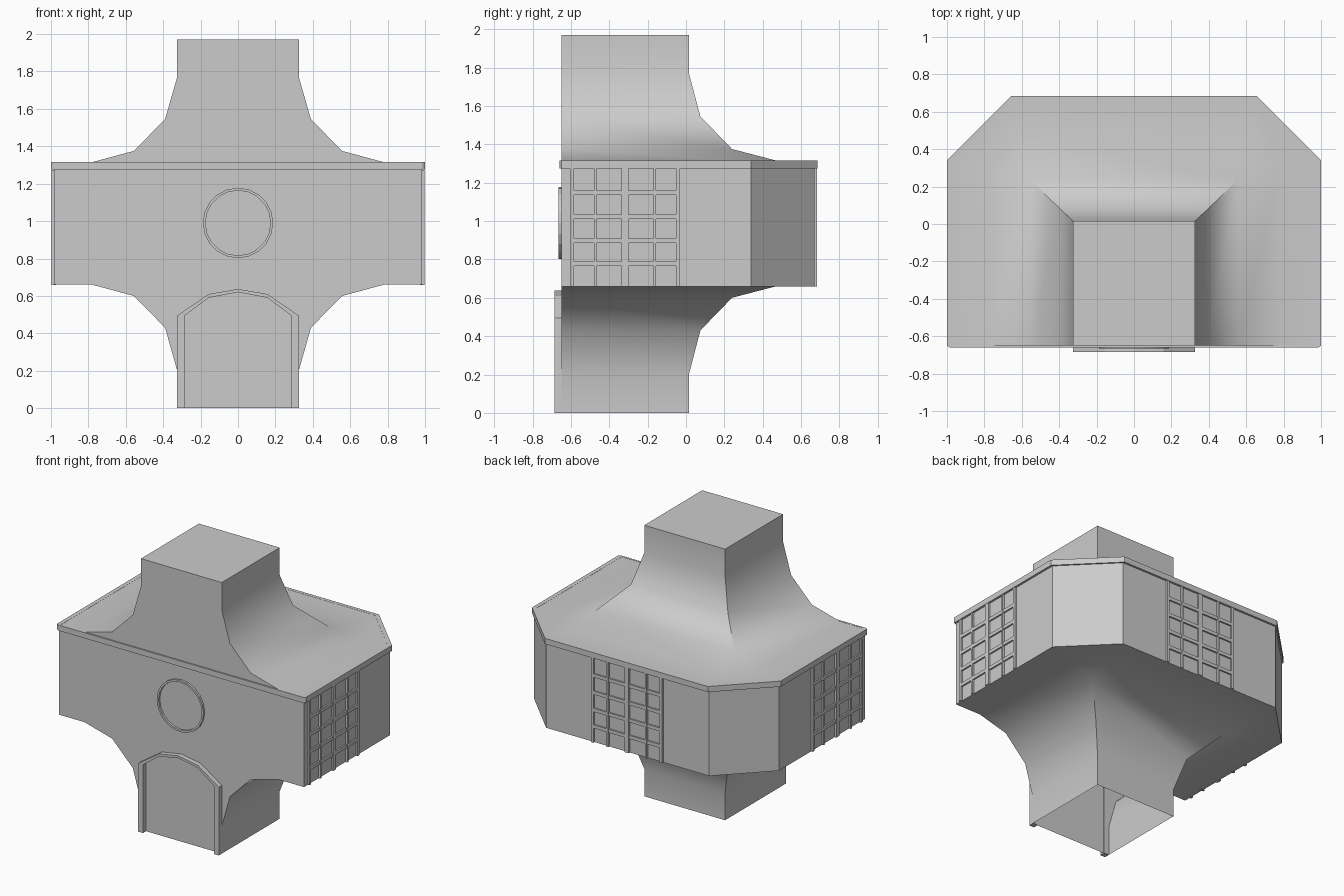
import bpy, bmesh, math
from mathutils import Matrix

if "Cube" in bpy.data.objects:
    bpy.data.objects.remove(bpy.data.objects["Cube"])


def make(name, bm, smooth=False):
    bmesh.ops.remove_doubles(bm, verts=bm.verts, dist=1e-5)
    bmesh.ops.recalc_face_normals(bm, faces=bm.faces)
    me = bpy.data.meshes.new(name)
    bm.to_mesh(me)
    bm.free()
    ob = bpy.data.objects.new(name, me)
    bpy.context.collection.objects.link(ob)
    if smooth:
        bpy.ops.object.select_all(action='DESELECT')
        ob.select_set(True)
        bpy.context.view_layer.objects.active = ob
        bpy.ops.object.shade_smooth_by_angle(angle=math.radians(35))
    return ob


def mirrored(half):
    """Right-hand half outline -> full outline."""
    return half + [(-x, y) for x, y in reversed(half) if abs(x) > 1e-6]


def frame(name, outer, inner, near, far, to3d, closed=True):
    """Solid band between two matching outlines, from depth near to far."""
    bm = bmesh.new()
    sections = [[bm.verts.new(to3d(p, d)) for p, d in
                 ((o, near), (o, far), (i, far), (i, near))]
                for o, i in zip(outer, inner)]
    n = len(sections)
    for k in range(n if closed else n - 1):
        a, b = sections[k], sections[(k + 1) % n]
        for j in range(4):
            bm.faces.new((a[j], b[j], b[(j + 1) % 4], a[(j + 1) % 4]))
    if not closed:
        bm.faces.new(sections[0])
        bm.faces.new(sections[-1])
    return make(name, bm)


FRONT = -0.65


def plan(x, y, c):
    """Plan outline with back corners chamfered by c."""
    pts = [(x, FRONT), (x, y - c), (x - c, y)]
    return mirrored(pts if c else [pts[0], (x, y), (x, y)])


# Main shell: lofted from top neck, flared into block, flared to open lower neck
levels = [(1.97, .325, .015, 0), (1.77, .325, .015, 0), (1.545, .39, .075, 0),
          (1.375, .557, .24, 0), (1.315, .78, .47, .17), (1.315, .985, .67, .33),
          (.66, .985, .67, .33), (.66, .78, .47, .17), (.6, .557, .24, 0),
          (.43, .39, .075, 0), (.2, .325, .015, 0), (0, .325, .015, 0)]
bm = bmesh.new()
rings = [[bm.verts.new((px, py, z)) for px, py in plan(x, y, c)] for z, x, y, c in levels]
bm.faces.new(rings[0])
for k, (a, b) in enumerate(zip(rings, rings[1:])):
    for j in range(6):
        if j == 5 and levels[k][0] == levels[k + 1][0]:
            continue
        m = (j + 1) % 6
        bm.faces.new((a[j], a[m], b[m], b[j]))
bmesh.ops.dissolve_degenerate(bm, edges=bm.edges, dist=1e-5)
make("tower_shell", bm, smooth=True)

# Cornice band around the top of the block
outer = mirrored([(.985, -.66), (1, -.65), (1, .34), (.655, .685)])
inner = mirrored([(.97, -.645), (.97, -.64), (.97, .33), (.64, .66)])
frame("cornice", outer, inner, 1.275, 1.316, lambda p, d: (p[0], p[1], d))

# Raised door arch
on_front = lambda p, d: (p[0], d, p[1])
frame("door_arch",
      mirrored([(.325, 0), (.325, .495), (.157, .61), (0, .637)]),
      mirrored([(.285, 0), (.285, .495), (.157, .59), (0, .62)]),
      -.685, -.645, on_front, closed=False)

# Round medallion rim
circle = lambda r: [(r * math.cos(t * math.tau / 20), .99 + r * math.sin(t * math.tau / 20))
                    for t in range(20)]
frame("round_rim", circle(.188), circle(.174), -.665, -.645, on_front)


# Window grids: bars laid out in (along, up), on the two sides and the back
def grid(name, mat):
    bm = bmesh.new()

    def bar(u, z, wu, wz, depth):
        m = mat @ Matrix.Translation((u, 0, z)) @ Matrix.Diagonal((wu, depth, wz, 1))
        bmesh.ops.create_cube(bm, size=1, matrix=m)

    for u, w in ((-.277, .02), (-.155, .015), (0, .035), (.155, .015), (.277, .02)):
        bar(u, .967, w, .615, .026)
    for z in (.777, .897, 1.022, 1.147):
        bar(0, z, .56, .025, .022)
    make(name, bm)


quarter = Matrix.Rotation(math.pi / 2, 4, 'Z')
grid("window_grid_right", Matrix.Translation((.985, -.318, 0)) @ quarter)
grid("window_grid_left", Matrix.Translation((-.985, -.318, 0)) @ quarter)
grid("window_grid_back", Matrix.Translation((0, .67, 0)))
